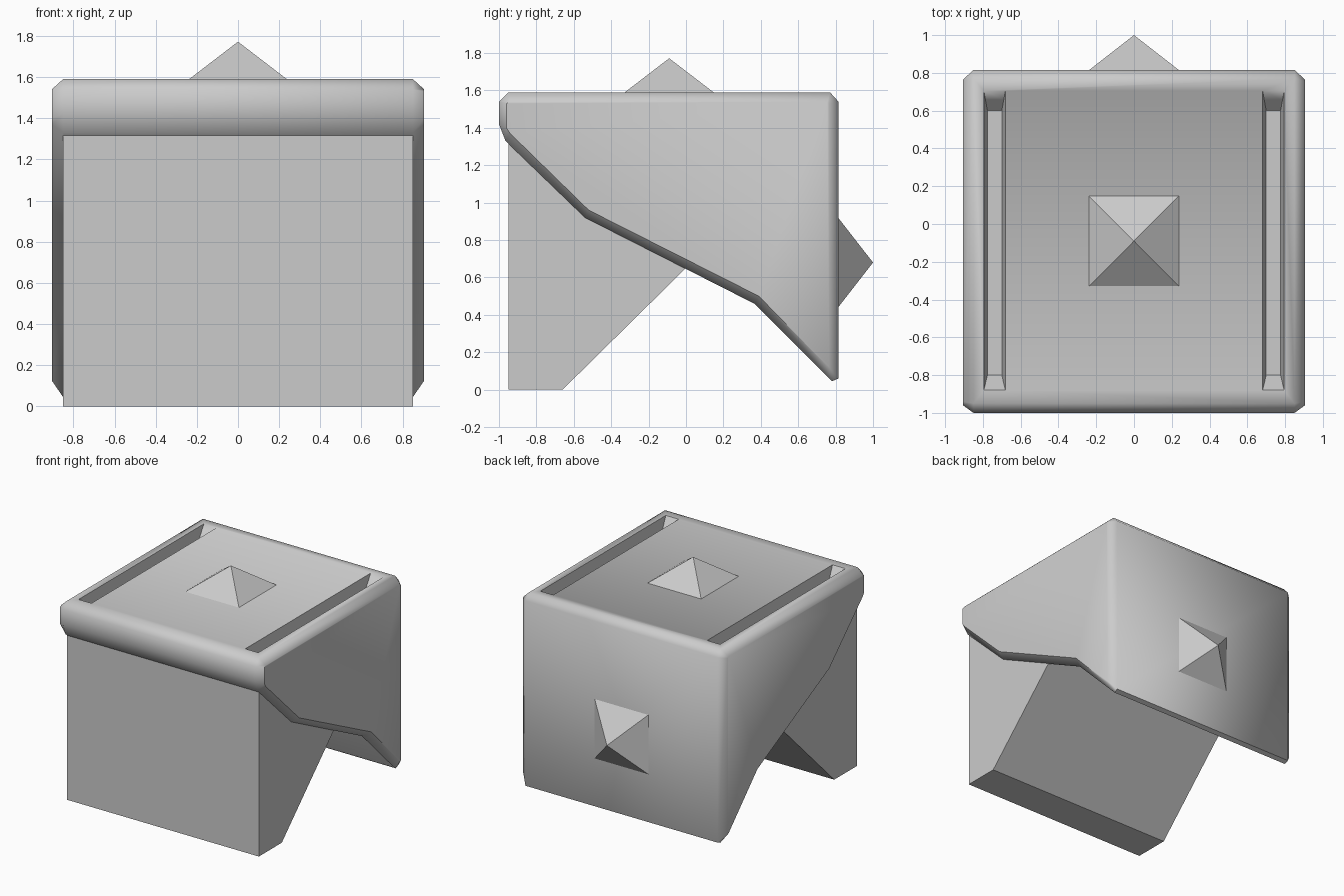
import bpy, bmesh, math

if "Cube" in bpy.data.objects:
    bpy.data.objects.remove(bpy.data.objects["Cube"])


def loft(name, rings):
    """Solid skinned through equal-length closed rings, capped at both ends."""
    bm = bmesh.new()
    loops = [[bm.verts.new(p) for p in ring] for ring in rings]
    n = len(loops[0])
    for a, b in zip(loops, loops[1:]):
        for i in range(n):
            j = (i + 1) % n
            bm.faces.new((a[i], a[j], b[j], b[i]))
    bm.faces.new(loops[0])
    bm.faces.new(loops[-1])
    bmesh.ops.recalc_face_normals(bm, faces=bm.faces[:])
    me = bpy.data.meshes.new(name)
    bm.to_mesh(me)
    bm.free()
    ob = bpy.data.objects.new(name, me)
    bpy.context.collection.objects.link(ob)
    return ob


def side_ring(x, profile):
    return [(x, y, z) for y, z in profile]


def rect_ring(x0, x1, y0, y1, z):
    return [(x0, y0, z), (x1, y0, z), (x1, y1, z), (x0, y1, z)]


def cut(target, cutter):
    bpy.context.view_layer.objects.active = target
    mod = target.modifiers.new("cut", 'BOOLEAN')
    mod.operation = 'DIFFERENCE'
    mod.solver = 'EXACT'
    mod.object = cutter
    bpy.ops.object.modifier_apply(modifier=mod.name)


# Outer shell: side profile with chamfered left and right rims
outer = [(-1, 1.54), (-0.95, 1.59), (0.77, 1.59), (0.815, 1.54), (0.815, 0.06),
         (0.78, 0.045), (0.365, 0.46), (-0.54, 0.92), (-0.965, 1.33), (-1, 1.42)]
inset = [(-0.96, 1.53), (-0.94, 1.54), (0.755, 1.54), (0.765, 1.53), (0.765, 0.13),
         (0.755, 0.125), (0.39, 0.5), (-0.52, 0.96), (-0.94, 1.37), (-0.96, 1.40)]
shell = loft("outer_shell", [side_ring(-0.905, inset), side_ring(-0.85, outer),
                             side_ring(0.85, outer), side_ring(0.905, inset)])

# Front body with a long sloping underside
body_profile = [(-0.95, 0), (-0.66, 0), (0.77, 1.41), (0.77, 1.54), (-0.95, 1.54)]
body = loft("front_body", [side_ring(-0.85, body_profile), side_ring(0.85, body_profile)])

# Hollow behind the sloping underside
cavity = loft("cavity_cutter", [rect_ring(-0.84, 0.84, -0.94, 0.765, -0.2),
                                rect_ring(-0.84, 0.84, -0.94, 0.765, 1.54)])
cutters = [cavity]
cut(shell, cavity)

# Two tapered slots in the top
for s in (-1, 1):
    c = s * 0.738
    slot = loft("slot_cutter", [rect_ring(c - 0.038, c + 0.038, -0.80, 0.60, 1.48),
                                rect_ring(c - 0.057, c + 0.057, -0.88, 0.705, 1.59),
                                rect_ring(c - 0.057, c + 0.057, -0.88, 0.705, 1.7)])
    cutters.append(slot)
    cut(shell, slot)
    cut(body, slot)
for ob in cutters:
    bpy.data.objects.remove(ob)

# Smooth chamfers on the shell
bpy.ops.object.select_all(action='DESELECT')
shell.select_set(True)
bpy.context.view_layer.objects.active = shell
bpy.ops.object.shade_smooth_by_angle(angle=math.radians(50))

# Pyramid studs on the top and back
h = 0.24
loft_base = rect_ring(-h, h, -h, h, 0)
for name, loc, tilt, height in (("top_stud", (0, -0.09, 1.588), 0, 0.184),
                                ("back_stud", (0, 0.813, 0.68), -math.pi / 2, 0.187)):
    bm = bmesh.new()
    base = [bm.verts.new(p) for p in loft_base]
    tip = bm.verts.new((0, 0, height))
    bm.faces.new(base[::-1])
    for i in range(4):
        bm.faces.new((base[i], base[(i + 1) % 4], tip))
    me = bpy.data.meshes.new(name)
    bm.to_mesh(me)
    bm.free()
    stud = bpy.data.objects.new(name, me)
    stud.location = loc
    stud.rotation_euler.x = tilt
    bpy.context.collection.objects.link(stud)
